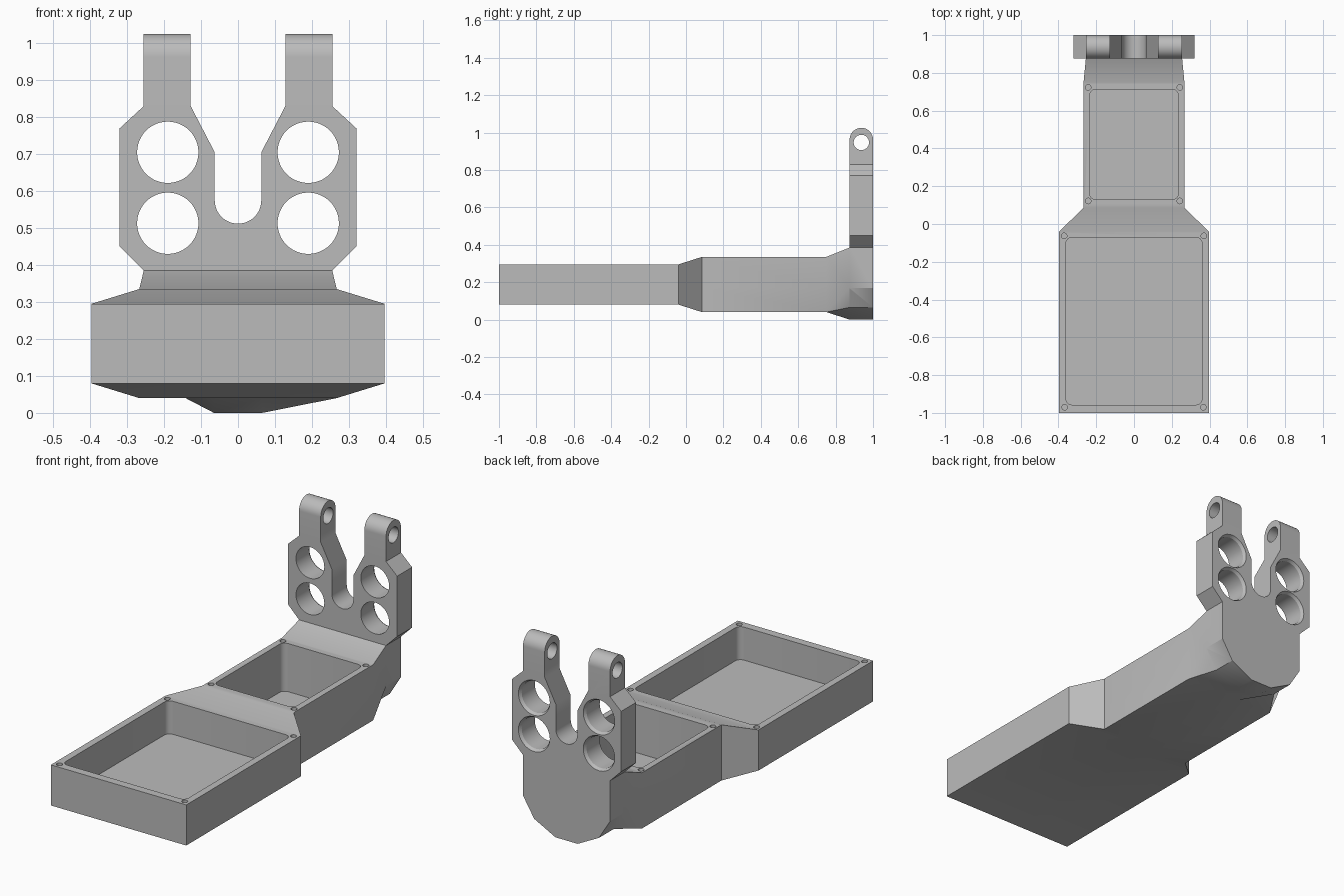
import bpy, bmesh, math
from mathutils import Vector

old = bpy.data.objects.get("Cube")
if old:
    bpy.data.objects.remove(old, do_unlink=True)

grey = bpy.data.materials.new("matte grey")
grey.use_nodes = True
GREY = (0.5, 0.5, 0.5, 1)
grey.diffuse_color = GREY
grey.node_tree.nodes["Principled BSDF"].inputs["Base Color"].default_value = GREY


def loft(name, rings):
    """Skin a list of equal-length closed rings and cap both ends."""
    bm = bmesh.new()
    loops = [[bm.verts.new(p) for p in ring] for ring in rings]
    n = len(loops[0])
    for a, b in zip(loops, loops[1:]):
        for i in range(n):
            j = (i + 1) % n
            bm.faces.new((a[i], a[j], b[j], b[i]))
    bm.faces.new(loops[0])
    bm.faces.new(loops[-1])
    bmesh.ops.recalc_face_normals(bm, faces=bm.faces)
    mesh = bpy.data.meshes.new(name)
    bm.to_mesh(mesh)
    bm.free()
    mesh.materials.append(grey)
    ob = bpy.data.objects.new(name, mesh)
    bpy.context.collection.objects.link(ob)
    return ob


def prism(name, outline, axis, lo, hi):
    """Extrude a 2D outline along one axis."""
    def place(p, d):
        c = list(p)
        c.insert(axis, d)
        return Vector(c)
    return loft(name, [[place(p, d) for p in outline] for d in (lo, hi)])


def arc(cx, cy, r, start, end, steps):
    angles = [math.radians(start + (end - start) * i / steps) for i in range(steps + 1)]
    return [(cx + r * math.cos(a), cy + r * math.sin(a)) for a in angles]


def circle(cx, cy, r, steps=48):
    return arc(cx, cy, r, 0, 360, steps)[:-1]


def mirrored(half):
    """Complete a right-half outline with its left half."""
    return half + [(-x, z) for x, z in reversed(half) if x > 1e-5]


def combine(ob, tool, operation):
    mod = ob.modifiers.new(tool.name, 'BOOLEAN')
    mod.object, mod.operation, mod.solver = tool, operation, 'EXACT'
    bpy.context.view_layer.objects.active = ob
    bpy.ops.object.modifier_apply(modifier=mod.name)
    bpy.data.objects.remove(tool, do_unlink=True)


# Rear plate: slotted fork with chamfered shoulders and a rounded foot
FRONT, BACK = 0.875, 1.0
foot = [(0.255, 0.385), (0.255, 0.17), (0.19, 0.065), (0.065, 0.0)]
slot = arc(0, 0.575, 0.063, -90, 0, 12)
fork = [(0.063, 0.705), (0.128, 0.83), (0.128, 1.1), (0.255, 1.1), (0.255, 0.83),
        (0.32, 0.77), (0.32, 0.45)]
plate = prism("fork_plate", mirrored(slot + fork + foot), 1, FRONT, BACK)

# Rounded lug tops and hinge pin bore
side = [(BACK, -0.1)] + arc(0.9375, 0.9625, 0.0625, 0, 180, 24) + [(FRONT, -0.1)]
combine(plate, prism("lug_rounding", side, 0, -0.5, 0.5), 'INTERSECT')
combine(plate, prism("pin_bore", circle(0.9375, 0.947, 0.041), 0, -0.5, 0.5), 'DIFFERENCE')

# Four large round openings with a small countersink at the back
for x in (-0.19, 0.19):
    for z in (0.513, 0.705):
        rings = [[(px, y, pz) for px, pz in circle(x, z, r)]
                 for y, r in ((0.8, 0.083), (0.985, 0.083), (1.0, 0.092), (1.05, 0.092))]
        combine(plate, loft("round_opening", rings), 'DIFFERENCE')


# Stepped body, blending into the foot of the rear plate
def section(y, w, bottom, top):
    half = [(w, top), (w, 0.17), (w, bottom), (0.065, bottom)]
    return [(x, y, z) for x, z in mirrored(half)]


body = loft("tray_body", [
    section(-1.0, 0.397, 0.08, 0.295),
    section(-0.04, 0.397, 0.08, 0.295),
    section(0.085, 0.267, 0.04, 0.335),
    section(0.75, 0.267, 0.04, 0.335),
    [(x, FRONT, z) for x, z in mirrored(foot)]])
combine(body, plate, 'UNION')


# Two open trays with rounded corners and screw holes
def rounded_rect(w, y0, y1, r):
    pts = []
    for cx, cy, a in ((w - r, y1 - r, 0), (r - w, y1 - r, 90),
                      (r - w, y0 + r, 180), (w - r, y0 + r, 270)):
        pts += arc(cx, cy, r, a, a + 90, 6)
    return pts


def tray(w, y0, y1, floor, rim, holes):
    combine(body, prism("tray_pocket", rounded_rect(w, y0, y1, 0.03), 2, floor, 0.6), 'DIFFERENCE')
    for x, y in holes:
        for s in (-1, 1):
            tool = prism("screw_hole", circle(s * x, y, 0.015, 24), 2, rim - 0.1, 0.6)
            combine(body, tool, 'DIFFERENCE')


tray(0.36, -0.957, -0.072, 0.12, 0.295, [(0.37, -0.063), (0.367, -0.97)])
tray(0.234, 0.13, 0.712, 0.08, 0.335, [(0.243, 0.723), (0.243, 0.122)])

# Smooth round surfaces, crisp edges
bpy.ops.object.select_all(action='DESELECT')
body.select_set(True)
bpy.context.view_layer.objects.active = body
bpy.ops.object.shade_smooth_by_angle(angle=math.radians(30))
